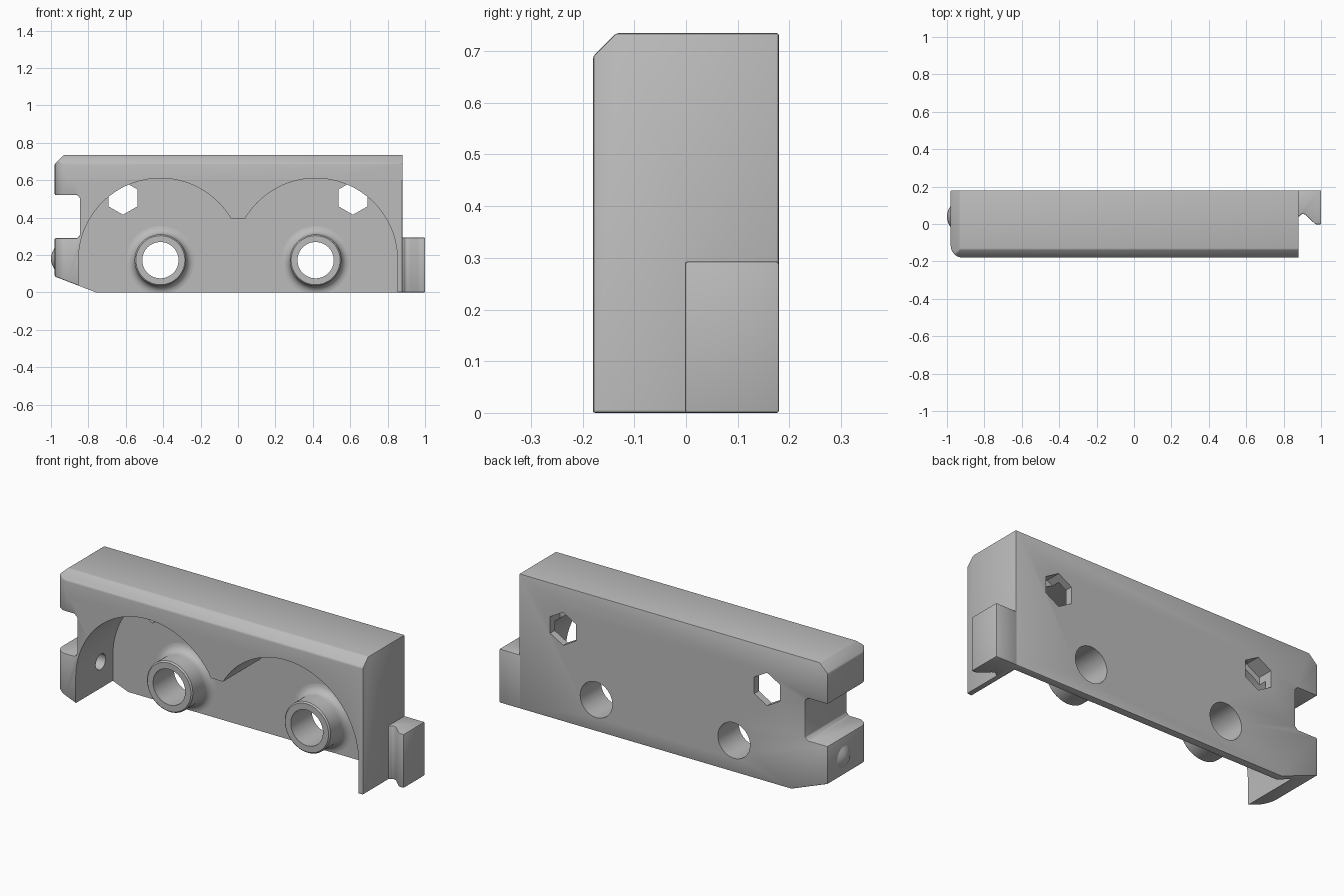
import bpy, bmesh, math
from mathutils import Matrix, Vector

old = bpy.data.objects.get("Cube")
if old:
    bpy.data.objects.remove(old, do_unlink=True)

grey = bpy.data.materials.new("plain grey")
grey.use_nodes = True
grey.diffuse_color = (0.5, 0.5, 0.5, 1)
grey.node_tree.nodes["Principled BSDF"].inputs["Base Color"].default_value = (0.5, 0.5, 0.5, 1)


def finish(name, bm):
    bmesh.ops.recalc_face_normals(bm, faces=bm.faces[:])
    mesh = bpy.data.meshes.new(name)
    bm.to_mesh(mesh)
    bm.free()
    mesh.materials.append(grey)
    ob = bpy.data.objects.new(name, mesh)
    bpy.context.collection.objects.link(ob)
    return ob


def prism(name, points, axis, start, end):
    """Extrude a flat outline along one axis."""
    place = {"X": lambda u, v, d: (d, u, v),
             "Y": lambda u, v, d: (u, d, v),
             "Z": lambda u, v, d: (u, v, d)}[axis]
    bm = bmesh.new()
    face = bm.faces.new([bm.verts.new(place(u, v, start)) for u, v in points])
    out = bmesh.ops.extrude_face_region(bm, geom=[face])
    moved = [g for g in out["geom"] if isinstance(g, bmesh.types.BMVert)]
    bmesh.ops.translate(bm, verts=moved, vec=Vector(place(0, 0, end - start)))
    return finish(name, bm)


def lathe(name, profile, centre, axis, steps=48):
    """Spin (radius, offset) points about the x or y axis through centre."""
    along = Vector((1, 0, 0)) if axis == "X" else Vector((0, 1, 0))
    bm = bmesh.new()
    verts = [bm.verts.new(Vector((0, 0, r)) + along * h) for r, h in profile]
    edges = [bm.edges.new(pair) for pair in zip(verts, verts[1:])]
    bmesh.ops.spin(bm, geom=verts + edges, cent=(0, 0, 0), axis=along,
                   angle=math.tau, steps=steps, use_duplicate=False)
    bmesh.ops.remove_doubles(bm, verts=bm.verts[:], dist=0.0001)
    bm.transform(Matrix.Translation(centre))
    return finish(name, bm)


def arc(cx, cy, r, a0, a1, n):
    angles = [math.radians(a0 + (a1 - a0) * i / n) for i in range(n + 1)]
    return [(cx + r * math.cos(a), cy + r * math.sin(a)) for a in angles]


def apply(ob, mod):
    with bpy.context.temp_override(object=ob, active_object=ob):
        bpy.ops.object.modifier_apply(modifier=mod.name)


def boolean(ob, tool, operation):
    mod = ob.modifiers.new("cut", "BOOLEAN")
    mod.operation, mod.solver, mod.object = operation, "EXACT", tool
    tool.hide_render = True
    bpy.context.view_layer.update()
    apply(ob, mod)
    bpy.data.objects.remove(tool, do_unlink=True)


def soften(ob, width, segments=2):
    mod = ob.modifiers.new("soft", "BEVEL")
    mod.width, mod.segments = width, segments
    mod.limit_method, mod.angle_limit = "ANGLE", math.radians(35)
    bpy.context.view_layer.update()
    apply(ob, mod)


LEFT, RIGHT, TOP = -0.98, 0.88, 0.735
FRONT, BACK, WALL = -0.18, 0.18, 0.14
HUB_X, HUB_Z = 0.415, 0.172

# Housing: front outline trimmed by the side and top outlines
outline = [(-0.76, 0), (RIGHT, 0), (RIGHT, TOP), (-0.93, TOP), (LEFT, 0.687),
           (LEFT, 0.52), (-0.86, 0.52), (-0.845, 0.505), (-0.845, 0.305),
           (-0.86, 0.29), (LEFT, 0.29), (LEFT, 0.085)]
housing = prism("housing", outline, "Y", FRONT, BACK)
side = [(FRONT, -0.1), (0.3, -0.1), (0.3, 0.8), (-0.07, 0.8), (FRONT, 0.69)]
boolean(housing, prism("side_trim", side, "X", -1.2, 1.2), "INTERSECT")
plan = arc(LEFT + 0.065, FRONT + 0.065, 0.065, 180, 270, 7)
plan += [(1.2, FRONT), (1.2, 0.3), (LEFT, 0.3)]
boolean(housing, prism("corner_trim", plan, "Z", -0.2, 1), "INTERSECT")
soften(housing, 0.007)

# Double-arched pocket open at the front and bottom
arches = [(-0.853, -0.1)] + arc(-HUB_X, HUB_Z, 0.438, 180, 30, 32)
arches += arc(HUB_X, HUB_Z, 0.438, 150, 0, 32) + [(0.853, -0.1)]
boolean(housing, prism("pocket_cutter", arches, "Y", -0.4, WALL), "DIFFERENCE")

# Hub bores and hexagonal recesses in the back wall
for s in (-1, 1):
    bore = arc(s * HUB_X, HUB_Z, 0.097, 0, 352.5, 47)
    boolean(housing, prism("bore_cutter", bore, "Y", 0.05, 0.3), "DIFFERENCE")
    hexagon = arc(s * 0.615, 0.505, 0.09, 30, 330, 5)
    boolean(housing, prism("hex_cutter", hexagon, "Y", 0.095, 0.3), "DIFFERENCE")

# Small blind hole behind the side detent
hole = arc(0.035, 0.18, 0.043, 0, 345, 23)
boolean(housing, prism("detent_hole_cutter", hole, "X", -0.91, -0.8), "DIFFERENCE")
parts = [housing]

# Flared hubs, cut level with the base
for s, name in ((-1, "right_hub"), (1, "left_hub")):
    flare = arc(0.183, 0.095, 0.045, 90, 180, 6)
    profile = [(0.097, 0.145), (0.183, 0.145)] + flare
    profile += [(0.138, 0.007), (0.131, 0), (0.097, 0), (0.097, 0.145)]
    hub = lathe(name, profile, (s * HUB_X, 0, HUB_Z), "Y")
    base = [(-1, 0), (1, 0), (1, 0.6), (-1, 0.6)]
    boolean(hub, prism("base_trim", base, "Y", -0.3, 0.3), "INTERSECT")
    parts.append(hub)

# Rounded detent on the model's right end
dome = [(0.0, -0.02), (0.017, -0.0185), (0.034, -0.0135), (0.048, -0.006),
        (0.058, 0.0), (0.058, 0.01), (0.0, 0.01)]
parts.append(lathe("detent", dome, (LEFT, 0.04, 0.18), "X", 32))

# Hooked latch on the model's left end
hook = [(0.87, BACK), (0.87, 0.04), (0.884, 0.04), (0.893, 0.051), (0.905, 0.054),
        (0.917, 0.049), (0.965, 0.003), (0.975, -0.002), (1.0, -0.002), (1.0, BACK)]
latch = prism("latch", hook, "Z", 0, 0.293)
soften(latch, 0.005)
parts.append(latch)

# Smooth the curves, keep the corners crisp
bpy.ops.object.select_all(action="DESELECT")
for ob in parts:
    ob.select_set(True)
bpy.context.view_layer.objects.active = housing
bpy.ops.object.shade_smooth_by_angle(angle=math.radians(30))
